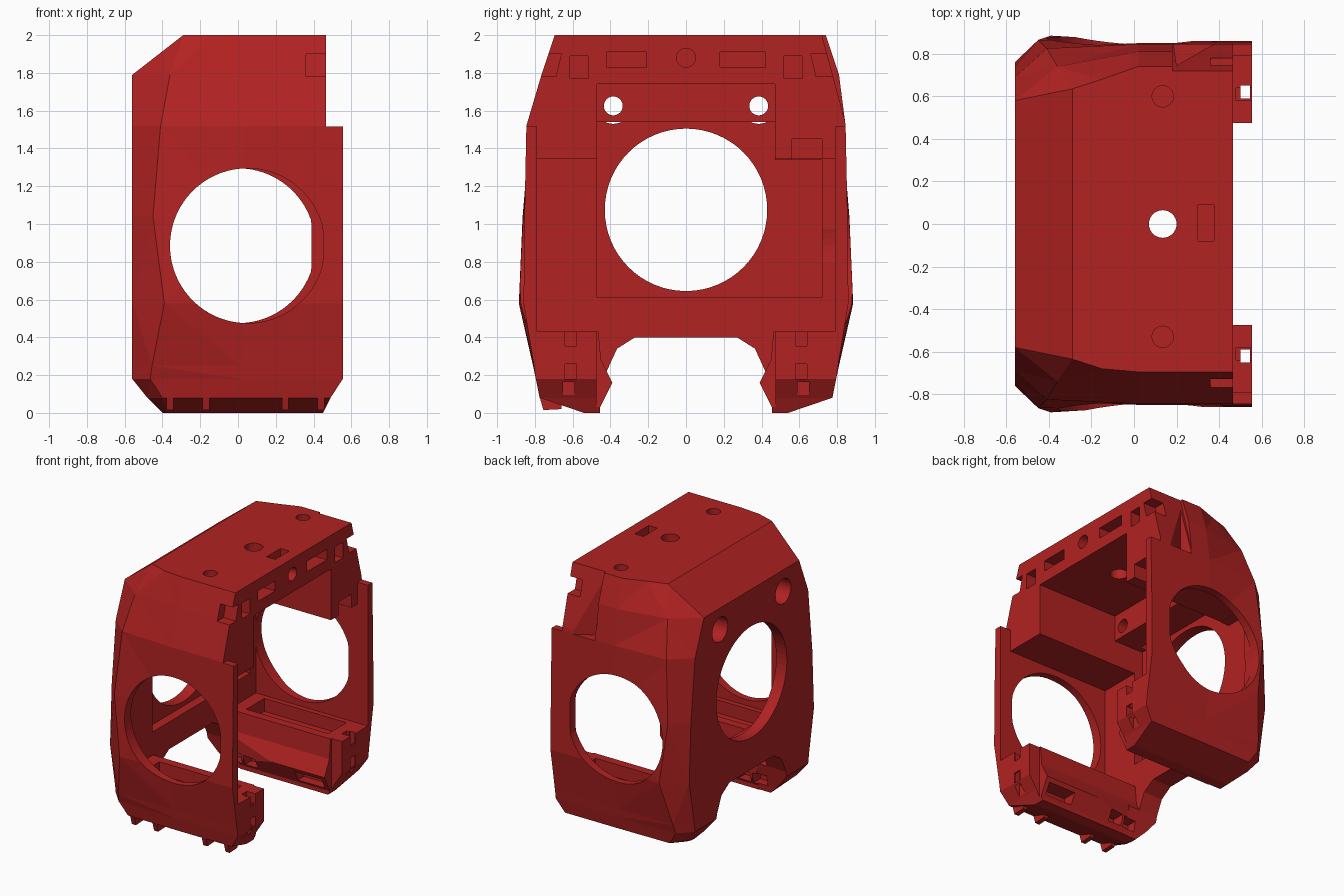
import bpy, bmesh, math

red = bpy.data.materials.new("deep_red")
red.diffuse_color = (0.445, 0.016, 0.016, 1)


def make(name, bm):
    bmesh.ops.recalc_face_normals(bm, faces=bm.faces)
    me = bpy.data.meshes.new(name)
    bm.to_mesh(me)
    bm.free()
    me.materials.append(red)
    ob = bpy.data.objects.new(name, me)
    bpy.context.collection.objects.link(ob)
    return ob


def prism(name, pts, axis, a, b):
    """Extrude a 2D outline from a to b along an axis (x: yz, y: xz, z: xy)."""
    put = {"x": lambda p, t: (t, p[0], p[1]), "y": lambda p, t: (p[0], t, p[1]),
           "z": lambda p, t: (p[0], p[1], t)}[axis]
    bm = bmesh.new()
    r0 = [bm.verts.new(put(p, a)) for p in pts]
    r1 = [bm.verts.new(put(p, b)) for p in pts]
    bm.faces.new(r0)
    bm.faces.new(r1)
    n = len(pts)
    for i in range(n):
        bm.faces.new((r0[i], r0[(i + 1) % n], r1[(i + 1) % n], r1[i]))
    return make(name, bm)


def rect(u0, u1, v0, v1):
    return [(u0, v0), (u1, v0), (u1, v1), (u0, v1)]


def circle(u, v, r, n=32):
    return [(u + r * math.cos(2 * math.pi * i / n), v + r * math.sin(2 * math.pi * i / n)) for i in range(n)]


def mirrored(half):
    return half + [(-u, v) for u, v in reversed(half)]


def boolean(target, tool, op="DIFFERENCE"):
    m = target.modifiers.new("cut", "BOOLEAN")
    m.operation, m.object, m.solver = op, tool, "EXACT"
    bpy.context.view_layer.objects.active = target
    bpy.ops.object.modifier_apply(modifier=m.name)
    bpy.data.objects.remove(tool)


# outer shell: z, back x, back y, corner x, corner y, side y, front x, extra y on the +y side
levels = [
    (0.00, -0.40, 0.50, -0.38, 0.54, 0.54, 0.45, 0),
    (0.08, -0.48, 0.66, -0.40, 0.77, 0.775, 0.49, 0),
    (0.18, -0.56, 0.69, -0.465, 0.79, 0.795, 0.555, 0),
    (0.25, -0.56, 0.70, -0.455, 0.81, 0.805, 0.555, 0),
    (0.58, -0.56, 0.76, -0.39, 0.885, 0.86, 0.555, 0),
    (1.04, -0.56, 0.74, -0.45, 0.865, 0.855, 0.555, 0),
    (1.52, -0.56, 0.69, -0.41, 0.825, 0.845, 0.555, 0),
    (1.79, -0.56, 0.58, -0.36, 0.74, 0.765, 0.555, 0.045),
    (2.00, -0.29, 0.635, -0.15, 0.68, 0.695, 0.555, 0.045),
]
bm = bmesh.new()
rings = []
for z, xb, yb, xc, yc, yf, xf, e in levels:
    half = [(xb, yb), (xc, yc), (0.02, yf), (xf, yf)]
    pts = [(x, -y) for x, y in half] + [(x, y + (e if x > -0.1 else 0)) for x, y in reversed(half)]
    rings.append([bm.verts.new((x, y, z)) for x, y in pts])
for a, b in zip(rings, rings[1:]):
    for i in range(8):
        j = (i + 1) % 8
        bm.faces.new((a[i], a[j], b[j], b[i]))
bm.faces.new(rings[0])
bm.faces.new(rings[-1])
bmesh.ops.triangulate(bm, faces=[f for f in bm.faces if len(f.verts) == 4])
shell = make("housing_shell", bm)


def cut(pts, axis, a, b):
    boolean(shell, prism("cutter", pts, axis, a, b))


def box(x0, x1, y0, y1, z0, z1):
    cut(rect(x0, x1, y0, y1), "z", z0, z1)


# upper front step, inner chamber, upper pocket and screw ledge
box(0.465, 0.8, -1, 1, 1.515, 2.2)
box(0.465, 0.8, -0.79, 0.79, 0.43, 1.6)
box(-0.40, 0.8, -0.79, 0.79, 0.43, 1.345)
box(-0.47, 0.8, -0.47, 0.72, 0.61, 1.34)
box(-0.47, 0.8, -0.47, 0.47, 1.30, 1.54)
box(-0.22, 0.8, -0.47, 0.47, 1.50, 1.74)
box(0.30, 0.8, 0.56, 0.72, 1.30, 1.45)

# open bottom between the two feet, with the inner ridge fading out to the rear
cut(mirrored([(0.455, -0.1), (0.455, 0.03), (0.39, 0.16), (0.42, 0.22), (0.365, 0.34), (0.27, 0.40)]),
    "x", -1, 1)
cut(mirrored([(0.455, -0.1), (0.455, 0.02), (0.39, 0.16), (0.45, 0.28), (0.47, 0.5)]), "x", -0.40, 1)
box(0.465, 0.8, -0.475, 0.475, -0.1, 0.6)
cut(mirrored([(0.47, -0.1), (0.455, 0.05), (0.42, 0.22), (0.36, 0.34)]), "x", -1, -0.3)
for s in (-1, 1):
    cut([(-0.31, s * 0.2), (-0.31, s * 0.43), (0.05, s * 0.385), (0.05, s * 0.2)], "z", -0.1, 0.24)

# rear opening and screw holes
cut(circle(0, 1.075, 0.43, 64), "x", -1, -0.15)
for s in (-1, 1):
    cut(circle(s * 0.385, 1.625, 0.095), "x", -1, -0.42)
    cut(circle(s * 0.385, 1.625, 0.05), "x", -1, -0.15)


# round side openings, each flattened toward the front and slightly offset
def flat_circle(u, r, limit):
    return [(min(x, limit), z) for x, z in circle(u, 0.885, r, 72)]


cut(flat_circle(0.05, 0.41, 0.45), "y", -1, -0.3)
cut(flat_circle(0.0, 0.41, 0.39), "y", 0.3, 1)

# recess and groove on the upper +y side
cut([(0.85, 1.515), (0.72, 2.0), (0.70, 2.2), (1.1, 2.2), (1.1, 1.515)], "x", 0.18, 0.8)
cut([(0.165, 1.0), (0.20, 0.745), (0.40, 0.86), (0.40, 1.0)], "z", 1.515, 1.95)

# front slots along the top edge, the outer ones open to the sides
for s in (-1, 1):
    box(0.36, 0.6, s * 0.567 - 0.047, s * 0.567 + 0.047, 1.77, 1.89)
    cut([(s * 0.69, 1.78), (s * 0.9, 1.78), (s * 0.9, 1.90), (s * 0.66, 1.90)], "x", 0.36, 0.6)
box(0.36, 0.6, -0.42, -0.21, 1.83, 1.91)
box(0.36, 0.6, 0.18, 0.42, 1.83, 1.91)
cut(circle(0, 1.88, 0.05), "x", 0.39, 0.6)

# holes in the top
cut(circle(0.135, 0, 0.065), "z", 1.6, 2.2)
for y in (-0.53, 0.60):
    cut(circle(0.135, y, 0.05), "z", 1.85, 2.2)
box(0.30, 0.375, -0.08, 0.09, 1.80, 2.2)

# feet: top channel, clip slots and inner slots
for s in (-1, 1):
    def side_box(x0, x1, y0, y1, z0, z1):
        box(x0, x1, min(s * y0, s * y1), max(s * y0, s * y1), z0, z1)
    side_box(-0.30, 0.40, 0.53, 0.75, 0.33, 0.6)
    side_box(0.50, 0.545, 0.59, 0.65, -0.1, 0.6)
    side_box(0.48, 0.7, 0.58, 0.64, 0.355, 0.6)
    side_box(0.48, 0.7, 0.58, 0.64, 0.18, 0.26)
    side_box(0.20, 0.43, 0.2, 0.52, 0.05, 0.13)
    side_box(-0.38, -0.27, 0.2, 0.52, 0.05, 0.13)
    side_box(-0.25, -0.14, 0.2, 0.52, 0.05, 0.13)

# small tabs under the -y foot
for x in (-0.36, -0.17, 0.25, 0.44):
    prism("foot_tab", [(-0.66, 0.02), (-0.755, 0.015), (-0.775, 0.085), (-0.66, 0.09)],
          "x", x - 0.018, x + 0.018)

# keep every face flat
for ob in bpy.data.objects:
    for p in ob.data.polygons:
        p.use_smooth = False
